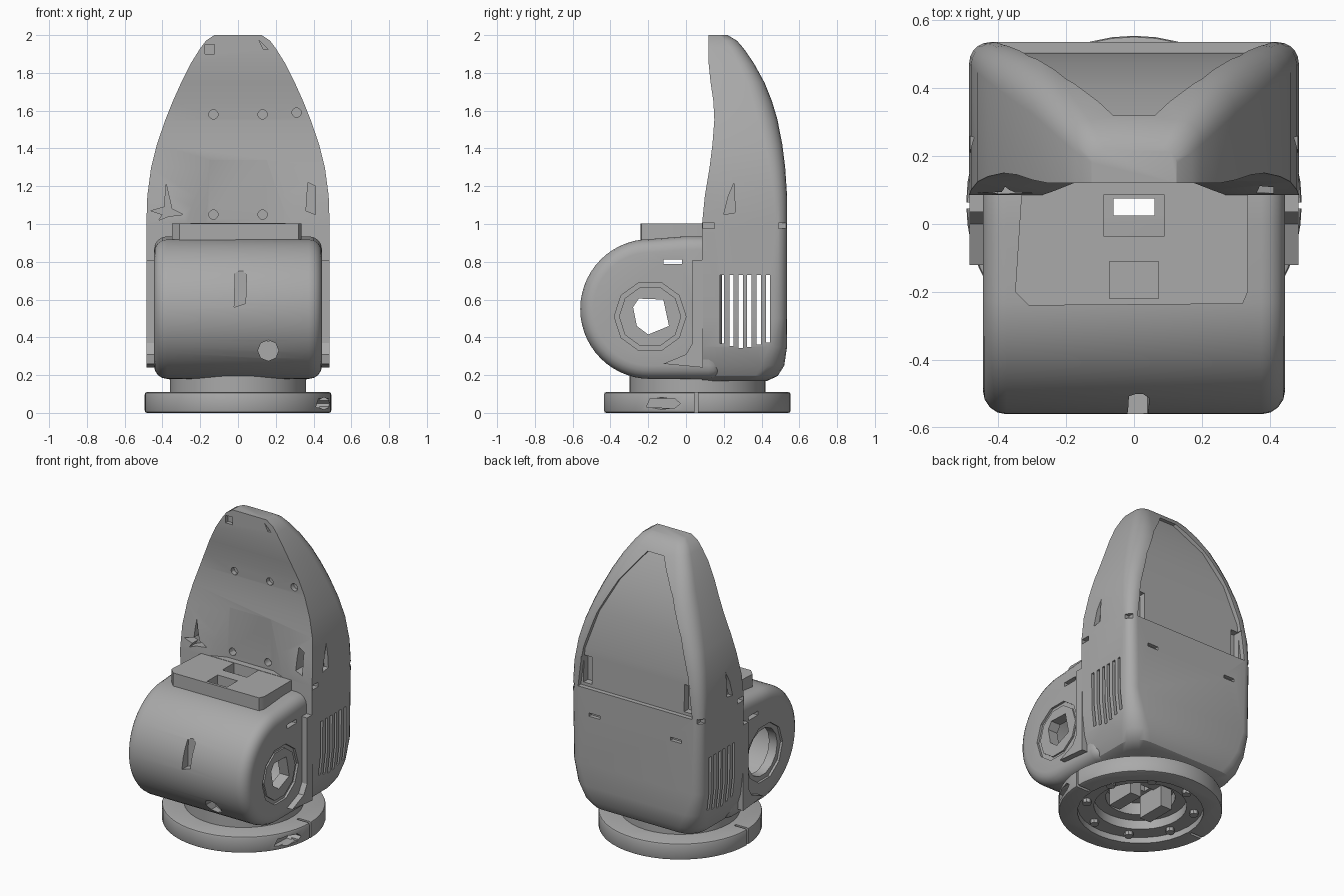
import bpy, bmesh, math
from math import cos, sin, pi

if "Cube" in bpy.data.objects:
    bpy.data.objects.remove(bpy.data.objects["Cube"])

grey = bpy.data.materials.new("mid_grey")
grey.use_nodes = True
colour = (0.4, 0.4, 0.4, 1)
grey.diffuse_color = colour
grey.node_tree.nodes["Principled BSDF"].inputs["Base Color"].default_value = colour
parts = []


def make(name, rings):
    """Skin a stack of matching closed rings and cap both ends."""
    bm = bmesh.new()
    rows = [[bm.verts.new(p) for p in ring] for ring in rings]
    n = len(rows[0])
    for a, b in zip(rows, rows[1:]):
        for i in range(n):
            j = (i + 1) % n
            bm.faces.new((a[i], a[j], b[j], b[i]))
    bm.faces.new(rows[0])
    bm.faces.new(rows[-1])
    bmesh.ops.recalc_face_normals(bm, faces=bm.faces)
    mesh = bpy.data.meshes.new(name)
    bm.to_mesh(mesh)
    bm.free()
    mesh.materials.append(grey)
    ob = bpy.data.objects.new(name, mesh)
    bpy.context.collection.objects.link(ob)
    parts.append(ob)
    return ob


def prism(name, axis, pts, lo, hi):
    k = "xyz".index(axis)
    return make(name, [[tuple(p[:k]) + (h,) + tuple(p[k:]) for p in pts] for h in (lo, hi)])


def rect(u, v, w, h):
    return [(u - w/2, v - h/2), (u + w/2, v - h/2), (u + w/2, v + h/2), (u - w/2, v + h/2)]


def circle(u, v, r, n=12, turn=0):
    return [(u + r*cos(turn + 2*pi*i/n), v + r*sin(turn + 2*pi*i/n)) for i in range(n)]


def apply(ob, mod):
    bpy.context.view_layer.objects.active = ob
    bpy.ops.object.modifier_apply(modifier=mod.name)


def bevel(ob, width, segments):
    mod = ob.modifiers.new("round", 'BEVEL')
    mod.width, mod.segments = width, segments
    mod.limit_method, mod.angle_limit = 'ANGLE', math.radians(40)
    apply(ob, mod)


def cut(ob, cutter):
    mod = ob.modifiers.new("cut", 'BOOLEAN')
    mod.operation, mod.solver, mod.object = 'DIFFERENCE', 'EXACT', cutter
    apply(ob, mod)
    parts.remove(cutter)
    bpy.data.objects.remove(cutter)


def carve(ob, axis, pts, lo, hi):
    cut(ob, prism("cutter", axis, pts, lo, hi))


def section(z, w, front, back, r):
    """Rectangle with its two rear corners rounded."""
    ring = [(-w, front, z), (w, front, z)]
    for side in (1, -1):
        for i in range(6):
            t = pi/2 * (i/5 if side > 0 else 1 - i/5)
            ring.append((side*(w - r + r*cos(t)), back - r + r*sin(t), z))
    return ring


# Tall rear housing with a tapering dome
housing = make("rear_housing", [section(*s) for s in (
    (.17, .35, .085, .43, .12), (.195, .4, .085, .485, .12), (.25, .435, .085, .52, .12),
    (.35, .465, .085, .535, .1), (.5, .482, .085, .535, .07), (1, .485, .085, .535, .06),
    (1.15, .48, .1, .535, .07), (1.3, .46, .125, .525, .08), (1.42, .43, .14, .51, .09),
    (1.55, .385, .15, .485, .1), (1.65, .345, .145, .455, .1), (1.75, .3, .13, .415, .09),
    (1.85, .25, .12, .36, .08), (1.93, .2, .12, .305, .07), (1.97, .17, .12, .27, .06),
    (2, .125, .12, .22, .04))])
carve(housing, "x", rect(.35, .64, .28, .58), -.42, .42)

# Recessed rear panel and softly dished front panel
cut(housing, make("cutter", [
    [(-w, y, z), (w, y, z), (w, .7, z), (-w, .7, z)] for z, w, y in (
        (1, .42, .505), (1.25, .39, .502), (1.5, .31, .47), (1.72, .2, .405), (1.91, .06, .295))]))
cut(housing, make("cutter", [
    [(-w - .3, 0, z), (w + .3, 0, z), (w, y, z), (-w, y, z)]
    for z, w, y in ((1.005, .17, .128), (1.34, .15, .131))]))

# Side vents, seam notches and clip pockets
for y in (.19, .24, .29, .335, .385, .435):
    low = .34 + .25*abs(y - .3)
    carve(housing, "x", rect(y, (low + .73)/2, .022, .73 - low), -.6, .6)
for s in (-1, 1):
    lo, hi = sorted((s*.45, s*.6))
    carve(housing, "x", [(.2, 1.05), (.26, 1.06), (.255, 1.22), (.225, 1.15)], lo, hi)
    for y in (.12, .52):
        carve(housing, "x", rect(y, .99, .06, .03), lo, hi)
    carve(housing, "y", rect(s*.37, 1.11, .06, .18), .46, .7)
    carve(housing, "y", rect(s*.3, .83, .08, .022), .51, .7)
carve(housing, "y", [(.36, 1.07), (.41, 1.05), (.41, 1.2), (.37, 1.22)], 0, .17)
carve(housing, "y", [(-.42, 1.02), (-.37, 1.04), (-.29, 1.05), (-.35, 1.08),
                     (-.38, 1.21), (-.39, 1.09), (-.46, 1.07), (-.4, 1.05)], 0, .15)

# Screw holes in the front panel
for x, z in ((-.13, 1.58), (.13, 1.58), (.31, 1.59), (-.13, 1.05), (.13, 1.05)):
    carve(housing, "y", circle(x, z, .025), 0, .18)
carve(housing, "y", rect(-.15, 1.925, .05, .05), 0, .145)
carve(housing, "y", [(.11, 1.975), (.16, 1.925), (.135, 1.925)], 0, .145)

# Front drum: half-round profile with softened ends
arc = [(-.19 + .37*cos(t), .55 + .37*sin(t)) for t in (pi/2 + pi*i/28 for i in range(29))]
drum = prism("front_drum", "x", arc + [(.19, .18), (.19, .935), (0, .935)], -.445, .445)
bevel(drum, .07, 4)
carve(drum, "x", circle(-.19, .53, .26, 24), -.37, .37)
for s in (-1, 1):
    lo, hi = sorted((s*.43, s*.6))
    carve(drum, "x", circle(-.19, .51, .19, 10), lo, hi)
hole = [(-.28, .56), (-.26, .46), (-.2, .415), (-.09, .46), (-.12, .6), (-.25, .605)]
carve(drum, "x", hole, 0, .6)
carve(drum, "x", circle(-.19, .51, .155, 14), -.6, 0)
carve(drum, "x", rect(-.07, .8, .1, .026), -.6, .6)
carve(drum, "y", [(-.02, .56), (.04, .58), (.045, .73), (.02, .76), (-.015, .74)], -.6, -.5)
carve(drum, "y", circle(.16, .33, .055, 8), -.6, -.4)
carve(drum, "z", rect(0, .05, .12, .05), 0, 1.2)

# Raised bushing inside the left drum side
bushing = prism("drum_bushing", "x", circle(-.19, .51, .165, 10), .425, .44)
carve(bushing, "x", hole, 0, .6)

# Side flanges joining drum and housing
for s, side in ((-1, "right"), (1, "left")):
    lo, hi = sorted((s*.42, s*.484))
    prism(side + "_flange", "x", [(.035, .81), (.09, .81), (.09, .24), (-.12, .26),
                                  (0, .31), (.035, .37)], lo, hi)

# Mounting plate on top of the drum
plate = prism("top_plate", "z", [(-.31, -.24), (.32, -.235), (.335, -.2), (.335, .11),
                                 (-.33, .11), (-.35, -.2)], .88, 1.003)
carve(plate, "z", rect(0, -.165, .145, .11), .93, 1.1)
carve(plate, "z", rect(0, .035, .18, .14), .93, 1.1)
carve(plate, "z", rect(0, .05, .12, .05), .8, 1.1)

# Turntable base with clamp slit and hollow underside
base = prism("base_ring", "z", circle(0, .06, .494, 48), 0, .11)
bevel(base, .012, 2)
carve(base, "z", circle(0, .06, .38, 32), -.1, .04)
carve(base, "z", circle(0, .06, .28, 32), -.1, .2)
for s in (-1, 1):
    lo, hi = sorted((s*.4, s*.6))
    carve(base, "x", rect(.055, .05, .018, .2), lo, hi)
carve(base, "x", [(-.21, .03), (-.19, .075), (-.06, .075), (-.03, .05), (-.06, .025)], .4, .6)
carve(base, "y", circle(.455, .05, .032, 8), -.3, -.05)
neck = prism("neck", "z", circle(0, .06, .36, 40), .1, .195)
carve(neck, "z", circle(0, .06, .21, 24), 0, .3)

# Connectors and bolts under the base
for s in (-1, 1):
    prism("connector", "z", rect(s*.12, .06, .08, .2), .03, .19)
for x, y in circle(0, .06, .33, 8, .3):
    prism("bolt", "z", circle(x, y, .028, 8), .015, .06)

bpy.ops.object.select_all(action='DESELECT')
for ob in parts:
    ob.select_set(True)
bpy.context.view_layer.objects.active = housing
bpy.ops.object.shade_smooth_by_angle(angle=math.radians(30))
